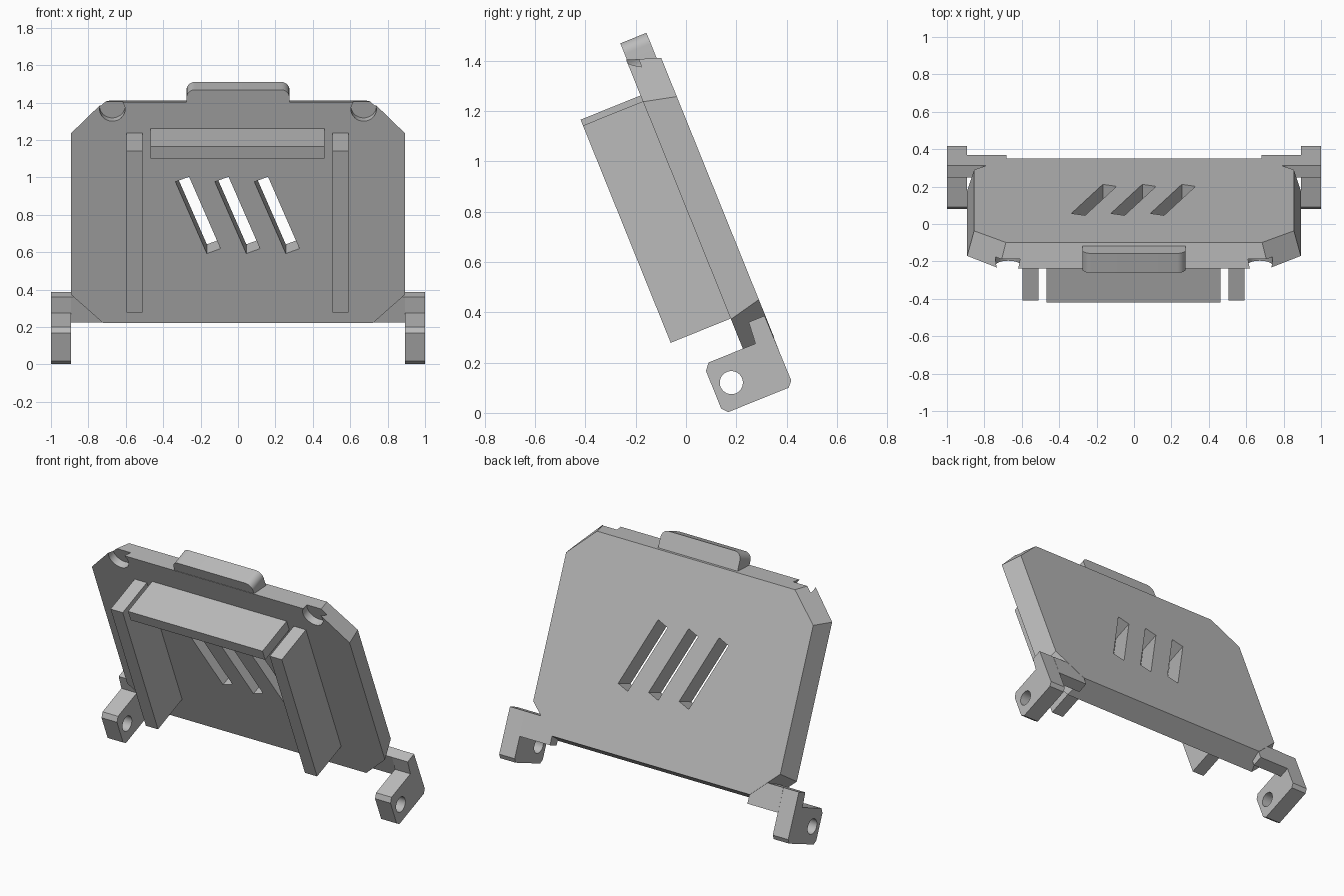
import bpy, bmesh, math
from mathutils import Matrix, Vector

cube = bpy.data.objects.get("Cube")
if cube:
    bpy.data.objects.remove(cube, do_unlink=True)

TILT = Matrix.Rotation(math.radians(22), 4, "X")
FRONT, BACK = 0.305, 0.437      # plate faces, before tilting

grey = bpy.data.materials.new("plain grey")
grey.use_nodes = True
grey.diffuse_color = (0.5, 0.5, 0.5, 1)
grey.node_tree.nodes["Principled BSDF"].inputs["Base Color"].default_value = (0.5, 0.5, 0.5, 1)


def loft(name, ring_a, ring_b):
    """Solid between two matching rings of points."""
    bm = bmesh.new()
    a = [bm.verts.new(p) for p in ring_a]
    b = [bm.verts.new(p) for p in ring_b]
    bm.faces.new(a)
    bm.faces.new(b[::-1])
    for i in range(len(a)):
        j = (i + 1) % len(a)
        bm.faces.new((a[i], b[i], b[j], a[j]))
    bmesh.ops.recalc_face_normals(bm, faces=bm.faces)
    mesh = bpy.data.meshes.new(name)
    bm.to_mesh(mesh)
    bm.free()
    mesh.materials.append(grey)
    obj = bpy.data.objects.new(name, mesh)
    bpy.context.collection.objects.link(obj)
    return obj


def extrude_y(name, outline, y0, y1):
    return loft(name, [(x, y0, z) for x, z in outline], [(x, y1, z) for x, z in outline])


def extrude_x(name, outline, x0, x1):
    return loft(name, [(x0, y, z) for y, z in outline], [(x1, y, z) for y, z in outline])


def box(name, x0, x1, y0, y1, z0, z1):
    return extrude_y(name, [(x0, z0), (x1, z0), (x1, z1), (x0, z1)], y0, y1)


def circle(a, b, r, n=32):
    return [(a + r * math.cos(math.tau * i / n), b + r * math.sin(math.tau * i / n)) for i in range(n)]


def cut(obj, cutter):
    mod = obj.modifiers.new("cut", "BOOLEAN")
    mod.operation = "DIFFERENCE"
    mod.solver = "EXACT"
    mod.object = cutter
    bpy.context.view_layer.objects.active = obj
    bpy.ops.object.modifier_apply(modifier=mod.name)
    bpy.data.objects.remove(cutter, do_unlink=True)


def octagon(half, flat, bottom, low, high, top, y):
    right = [(flat, bottom), (half, low), (half, high), (flat, top)]
    ring = right + [(-x, z) for x, z in reversed(right)]
    return [(x, y, z) for x, z in ring]


parts = []

# Chamfered back plate, slightly narrower at the rear
plate = loft("back_plate",
             octagon(0.892, 0.72, 0.114, 0.278, 1.21, 1.39, FRONT),
             octagon(0.855, 0.685, 0.148, 0.309, 1.179, 1.345, BACK))
parts.append(plate)

# Slanted through slots
for cx in (-0.214, -0.003, 0.208):
    along = Vector((0.168, -0.414)) / 2
    across = Vector((0.073, 0.029)) / 2
    mid = Vector((cx, 0.737))
    outline = [mid + along + across, mid + along - across,
               mid - along - across, mid - along + across]
    cut(plate, extrude_y("slot_cutter", outline, 0.2, 0.6))

# Round pockets near the upper corners
for side in (-1, 1):
    cut(plate, extrude_y("pocket_cutter", circle(side * 0.672, 1.347, 0.068), 0.25, 0.352))

# Top tab with rounded upper corners
tab = [(-0.275, 1.33), (0.275, 1.33)]
for cx, start in ((0.23, 0), (-0.23, 90)):
    for i in range(9):
        t = math.radians(start + 90 * i / 8)
        tab.append((cx + 0.045 * math.cos(t), 1.414 + 0.045 * math.sin(t)))
parts.append(extrude_y("top_tab", tab, 0.308, 0.42))

# Front shelf between two upright ribs
parts.append(box("shelf", -0.468, 0.463, 0.048, 0.32, 1.167, 1.237))
for name, x0, x1 in (("right_rib", -0.595, -0.511), ("left_rib", 0.506, 0.59)):
    parts.append(box(name, x0, x1, 0.048, 0.32, 0.281, 1.212))

# Hinge brackets with pin holes, and the arms that join them to the plate
HINGE = [(0.434, 0.241), (0.366, 0.241), (0.359, 0.152), (0.158, 0.152), (0.136, 0.125),
         (0.136, -0.036), (0.156, -0.06), (0.416, -0.06), (0.436, -0.037)]
for label, side in (("right", -1), ("left", 1)):
    hinge = extrude_x(label + "_hinge", HINGE, side * 0.893, side * 1.0)
    cut(hinge, extrude_x("pin_cutter", circle(0.212, 0.044, 0.046), side * 0.8, side * 1.1))
    arm = box(label + "_hinge_arm", side * 0.683, side * 0.894, 0.366, 0.4355, 0.094, 0.241)
    parts += [hinge, arm]

# Lean everything back and shade
bpy.ops.object.select_all(action="DESELECT")
for obj in parts:
    obj.data.transform(TILT)
    obj.select_set(True)
bpy.context.view_layer.objects.active = plate
bpy.ops.object.shade_smooth_by_angle(angle=math.radians(30))
